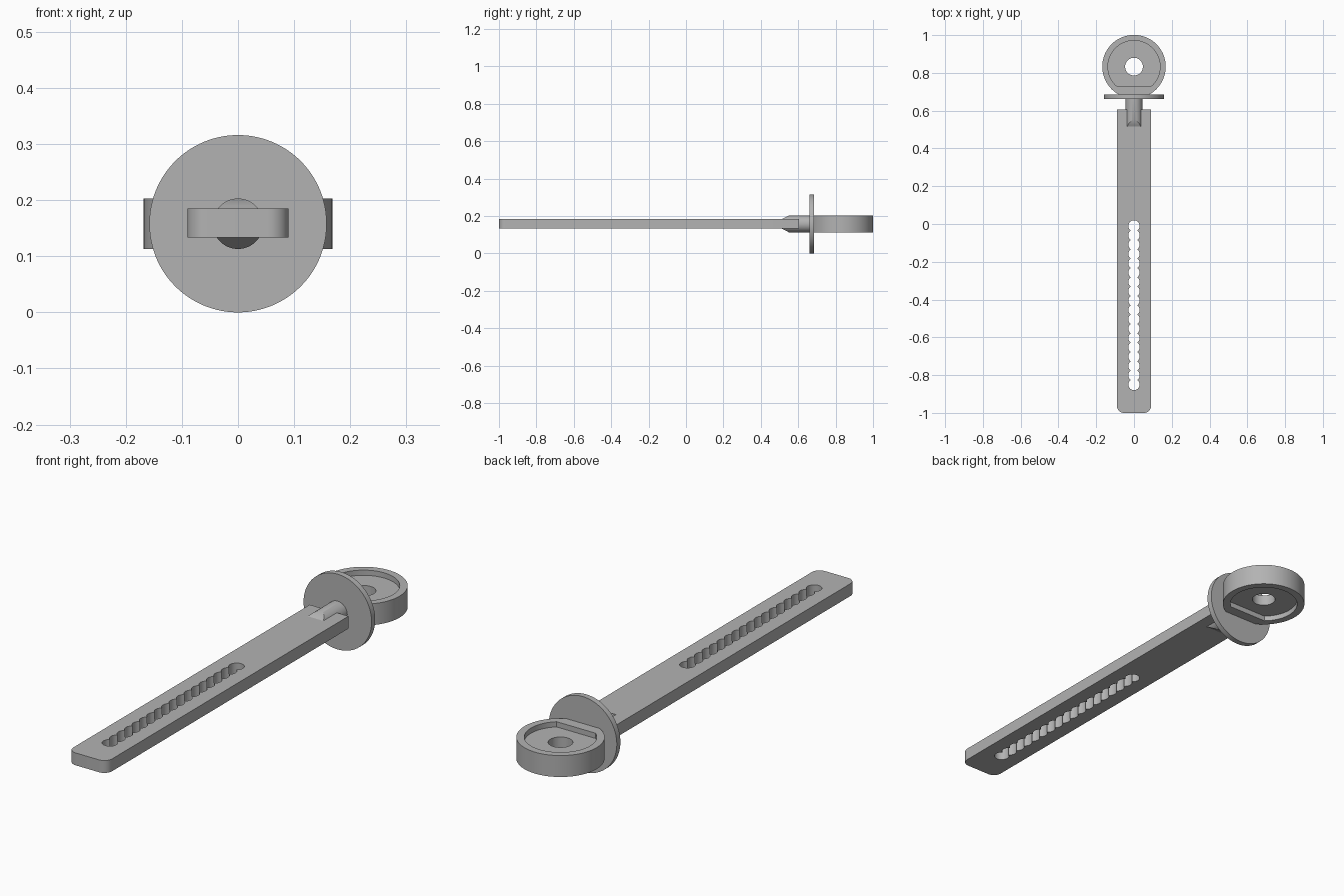
import bpy, bmesh, math
from mathutils import Matrix, Vector

if "Cube" in bpy.data.objects:
    bpy.data.objects.remove(bpy.data.objects["Cube"])

grey = bpy.data.materials.new("light_grey")
grey.use_nodes = True
grey.diffuse_color = (0.45, 0.45, 0.45, 1)
grey.node_tree.nodes["Principled BSDF"].inputs["Base Color"].default_value = grey.diffuse_color

MID = 0.158      # height of the common centre line
RING_Y = 0.833   # centre of the ring head


def arc(cx, cy, r, start, end, n, closed_end=True):
    count = n + 1 if closed_end else n
    return [(cx + r * math.cos(start + (end - start) * i / n),
             cy + r * math.sin(start + (end - start) * i / n)) for i in range(count)]


def circle(cx, cy, r, n=96):
    return arc(cx, cy, r, 0, 2 * math.pi, n, False)


def finish(name, bm):
    bmesh.ops.remove_doubles(bm, verts=bm.verts, dist=1e-5)
    bmesh.ops.recalc_face_normals(bm, faces=bm.faces)
    mesh = bpy.data.meshes.new(name)
    bm.to_mesh(mesh)
    bm.free()
    mesh.materials.append(grey)
    obj = bpy.data.objects.new(name, mesh)
    bpy.context.collection.objects.link(obj)
    return obj


def plate(name, outlines, z0, z1):
    """Extrude a flat outline, with any inner outlines left as holes."""
    curve = bpy.data.curves.new(name + "_profile", "CURVE")
    curve.dimensions = "2D"
    curve.fill_mode = "BOTH"
    curve.extrude = (z1 - z0) / 2
    for pts in outlines:
        spline = curve.splines.new("POLY")
        spline.points.add(len(pts) - 1)
        for p, (x, y) in zip(spline.points, pts):
            p.co = (x, y, 0, 1)
        spline.use_cyclic_u = True
    temp = bpy.data.objects.new(name + "_profile", curve)
    bpy.context.collection.objects.link(temp)
    bpy.context.view_layer.update()
    mesh = bpy.data.meshes.new_from_object(temp)
    bm = bmesh.new()
    bm.from_mesh(mesh)
    bmesh.ops.translate(bm, verts=bm.verts, vec=(0, 0, (z0 + z1) / 2))
    bpy.data.objects.remove(temp)
    bpy.data.curves.remove(curve)
    bpy.data.meshes.remove(mesh)
    return finish(name, bm)


def rod(r, y0, y1, n=96):
    """Cylinder lying along y on the centre line."""
    bm = bmesh.new()
    bmesh.ops.create_cone(bm, cap_ends=True, segments=n, radius1=r, radius2=r, depth=y1 - y0,
                          matrix=Matrix.Translation((0, (y0 + y1) / 2, MID))
                          @ Matrix.Rotation(math.pi / 2, 4, "X"))
    return bm


def smooth(obj):
    bpy.ops.object.select_all(action="DESELECT")
    obj.select_set(True)
    bpy.context.view_layer.objects.active = obj
    bpy.ops.object.shade_smooth_by_angle(angle=math.radians(30))


# Strap outline with rounded front corners
W, C = 0.09, 0.036
strap_outline = ([(W, 0.605), (-W, 0.605)]
                 + arc(C - W, C - 1, C, math.pi, 1.5 * math.pi, 10)
                 + arc(W - C, C - 1, C, 1.5 * math.pi, 2 * math.pi, 10))

# Scalloped slot made from a row of overlapping round holes
COUNT, R, FIRST, LAST = 18, 0.03, -0.85, -0.01
step = (LAST - FIRST) / (COUNT - 1)
cusp = math.asin(step / 2 / R)
right = []
for i in range(COUNT):
    last = i == COUNT - 1
    low = -math.pi / 2 if i == 0 else -cusp
    high = math.pi / 2 if last else cusp
    right += arc(0, FIRST + i * step, R, low, high, 10, last)
slot = right + [(-x, y) for x, y in reversed(right[1:-1])]
strap = plate("strap", [strap_outline, slot], 0.133, 0.185)

# Round post with a wedge-shaped front end
bm = rod(0.045, 0.45, 0.67, 64)
for side in (1, -1):
    bmesh.ops.bisect_plane(bm, geom=bm.verts[:] + bm.edges[:] + bm.faces[:],
                           plane_co=(0, 0.515, MID + side * 0.027),
                           plane_no=Vector((0, -0.018, side * 0.035)).normalized(),
                           clear_outer=True)
    bmesh.ops.holes_fill(bm, edges=[e for e in bm.edges if e.is_boundary], sides=0)
post = finish("post", bm)

# Upright round flange
flange = finish("flange", rod(0.158, 0.661, 0.685, 128))

# Ring head with a centre hole and a flat-sided pocket on both faces
ring = plate("ring_head", [circle(0, RING_Y, 0.168, 128), circle(0, RING_Y, 0.047, 64)],
             MID - 0.045, MID + 0.045)
flat = math.asin(0.104 / 0.138)
pocket = arc(0, RING_Y, 0.138, -flat, math.pi + flat, 96)
for side in (1, -1):
    near, far = sorted((MID + side * 0.023, MID + side * 0.1))
    cutter = plate("pocket_cutter", [pocket], near, far)
    cutter.hide_render = True
    mod = ring.modifiers.new("pocket", "BOOLEAN")
    mod.operation = "DIFFERENCE"
    mod.solver = "EXACT"
    mod.object = cutter
    bpy.context.view_layer.objects.active = ring
    bpy.ops.object.modifier_apply(modifier=mod.name)
    bpy.data.objects.remove(cutter)

for part in (strap, post, flange, ring):
    smooth(part)
